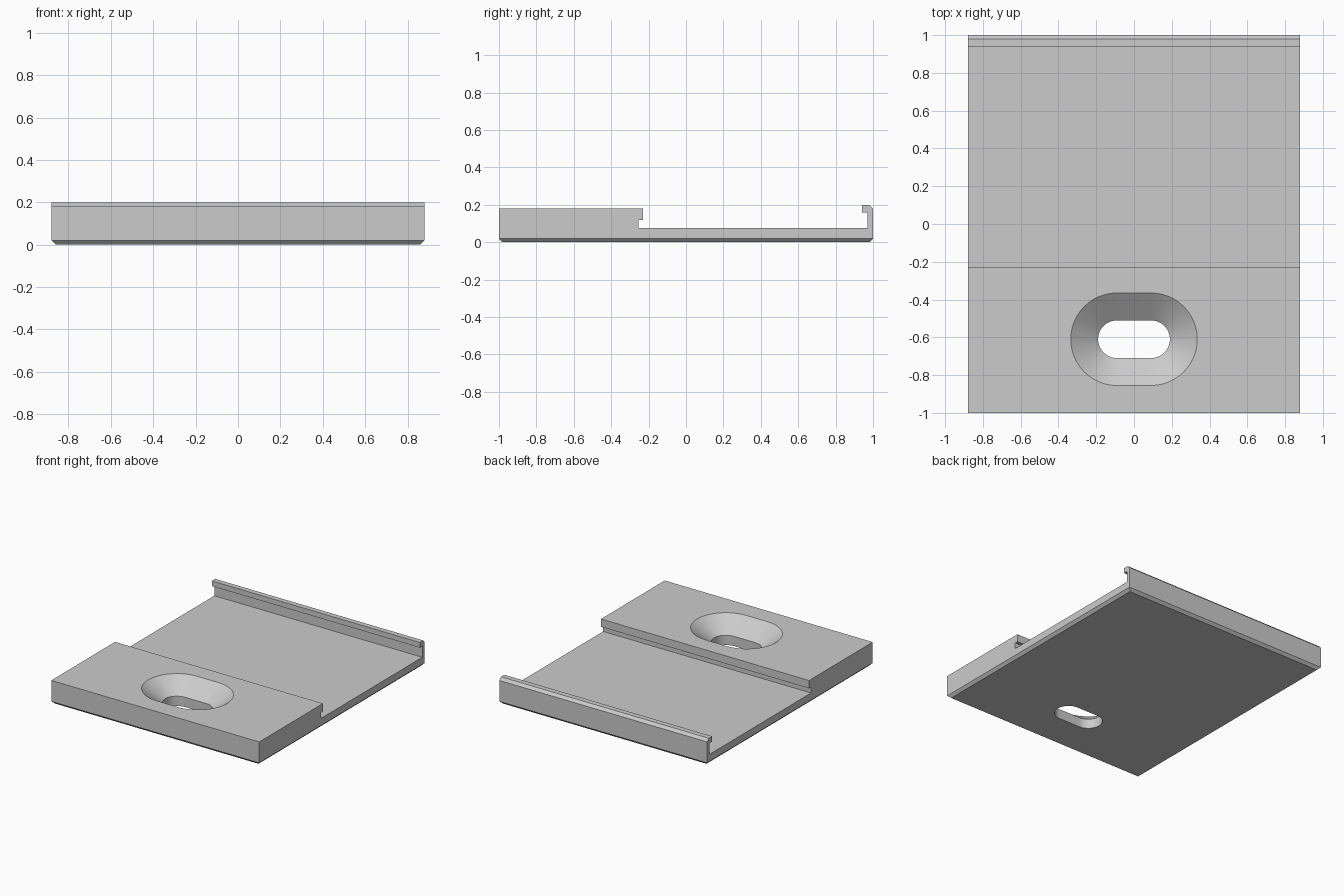
import bpy, bmesh, math

if "Cube" in bpy.data.objects:
    bpy.data.objects.remove(bpy.data.objects["Cube"], do_unlink=True)

HALF_W = 0.88
FLOOR = 0.075
TOP = 0.18

grey = bpy.data.materials.new("plain grey")
grey.use_nodes = True
colour = (0.6, 0.6, 0.6, 1)
grey.diffuse_color = colour
grey.node_tree.nodes["Principled BSDF"].inputs["Base Color"].default_value = colour


def make_object(name, bm):
    bmesh.ops.recalc_face_normals(bm, faces=bm.faces)
    mesh = bpy.data.meshes.new(name)
    bm.to_mesh(mesh)
    bm.free()
    mesh.materials.append(grey)
    obj = bpy.data.objects.new(name, mesh)
    bpy.context.collection.objects.link(obj)
    return obj


# Side profile (y, z): thick block, undercut groove, thin floor and hooked lip
profile = [(-1, 0), (-1, TOP), (-0.23, TOP), (-0.23, 0.12), (-0.255, 0.12),
           (-0.255, FLOOR), (0.97, FLOOR), (0.97, 0.16), (0.94, 0.16),
           (0.94, 0.2), (0.98, 0.2), (1, TOP), (1, 0)]
bm = bmesh.new()
cap = bm.faces.new([bm.verts.new((-HALF_W, y, z)) for y, z in profile])
ext = bmesh.ops.extrude_face_region(bm, geom=[cap])
bmesh.ops.translate(bm, vec=(2 * HALF_W, 0, 0),
                    verts=[g for g in ext["geom"] if isinstance(g, bmesh.types.BMVert)])

# Chamfer around the underside
bottom = [e for e in bm.edges if all(abs(v.co.z) < 1e-5 for v in e.verts)]
bmesh.ops.bevel(bm, geom=bottom, offset=0.02, segments=1, affect='EDGES')
plate = make_object("mounting_plate", bm)


# Countersunk slot cutter, lofted from rounded rings
def slot_ring(bm, radius, z, straight=0.09, steps=24):
    ring = []
    for side in (1, -1):
        for i in range(steps + 1):
            a = math.pi * (i / steps - 0.5)
            ring.append(bm.verts.new((side * (straight + radius * math.cos(a)),
                                      -0.61 + side * radius * math.sin(a), z)))
    return ring


bm = bmesh.new()
depth, flare = TOP - FLOOR, 0.145
rings = [slot_ring(bm, r, z) for r, z in
         ((0.1, -0.1), (0.1, FLOOR), (0.1 + 2 * flare, FLOOR + 2 * depth))]
for low, high in zip(rings, rings[1:]):
    for i in range(len(low)):
        j = (i + 1) % len(low)
        bm.faces.new((low[i], low[j], high[j], high[i]))
bm.faces.new(rings[0])
bm.faces.new(rings[-1])
cutter = make_object("slot_cutter", bm)
cutter.hide_render = True

# Cut the slot, then drop the helper
cut = plate.modifiers.new("slot", 'BOOLEAN')
cut.operation = 'DIFFERENCE'
cut.solver = 'EXACT'
cut.object = cutter
graph = bpy.context.evaluated_depsgraph_get()
result = bpy.data.meshes.new_from_object(plate.evaluated_get(graph))
plate.modifiers.clear()
plate.data = result
bpy.data.objects.remove(cutter, do_unlink=True)

# Smooth slot walls, sharp edges elsewhere
bpy.ops.object.select_all(action='DESELECT')
plate.select_set(True)
bpy.context.view_layer.objects.active = plate
bpy.ops.object.shade_smooth_by_angle(angle=math.radians(25))
